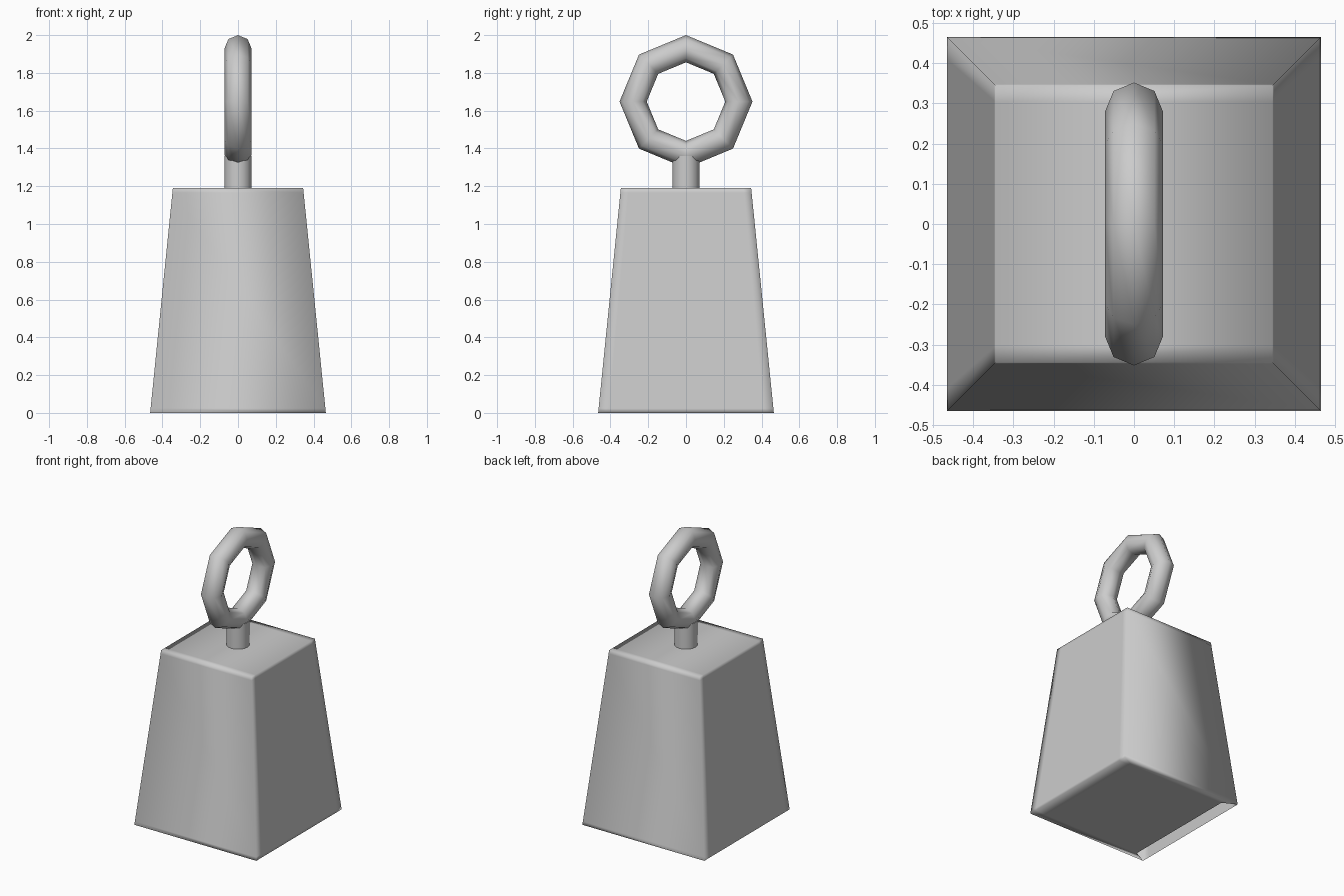
import bpy, bmesh
from math import pi
from mathutils import Vector

if "Cube" in bpy.data.objects:
    bpy.data.objects.remove(bpy.data.objects["Cube"])

H, BASE, TOP = 1.19, 0.465, 0.345


def smooth(ob, name):
    ob.name = name
    for p in ob.data.polygons:
        p.use_smooth = True


# Tapered body: support loops near the y and z edges, none across x
bm = bmesh.new()
bmesh.ops.create_cube(bm, size=2)
for co, no in (((0, 0.88, 0), (0, 1, 0)), ((0, -0.88, 0), (0, 1, 0)),
               ((0, 0, 0.96), (0, 0, 1)), ((0, 0, -0.96), (0, 0, 1))):
    bmesh.ops.bisect_plane(bm, geom=bm.verts[:] + bm.edges[:] + bm.faces[:],
                           plane_co=co, plane_no=no)
for v in bm.verts:
    t = (v.co.z + 1) / 2
    half = BASE + (TOP - BASE) * t
    v.co = Vector((v.co.x * half, v.co.y * half, t * H))
bmesh.ops.recalc_face_normals(bm, faces=bm.faces[:])

# Flat base with an inset rim, left open as a narrow slot along -x
under = [f for f in bm.faces if f.normal.z < -0.9]
bmesh.ops.inset_region(bm, faces=under, thickness=0.05, use_even_offset=True)
for v in {v for f in under for v in f.verts}:
    v.co.x = 0.372 if v.co.x > 0 else -0.372
bm.normal_update()
slot = [f for f in bm.faces if f.normal.z < -0.9
        and all(v.co.x < -0.3 for v in f.verts)]
bmesh.ops.delete(bm, geom=slot, context='FACES')
me = bpy.data.meshes.new("weight_body")
bm.to_mesh(me)
bm.free()
body = bpy.data.objects.new("weight_body", me)
bpy.context.collection.objects.link(body)
smooth(body, "weight_body")

# Short stem between body and ring
bpy.ops.mesh.primitive_cylinder_add(vertices=16, radius=0.072, depth=0.19,
                                    location=(0, 0, 1.265))
smooth(bpy.context.object, "stem")
bpy.ops.object.shade_smooth_by_angle()

# Eight-sided lifting ring standing in the y-z plane
bpy.ops.mesh.primitive_torus_add(major_segments=8, minor_segments=8,
                                 major_radius=0.28, minor_radius=0.072,
                                 location=(0, 0, 1.648), rotation=(0, pi / 2, 0))
smooth(bpy.context.object, "lifting_ring")
